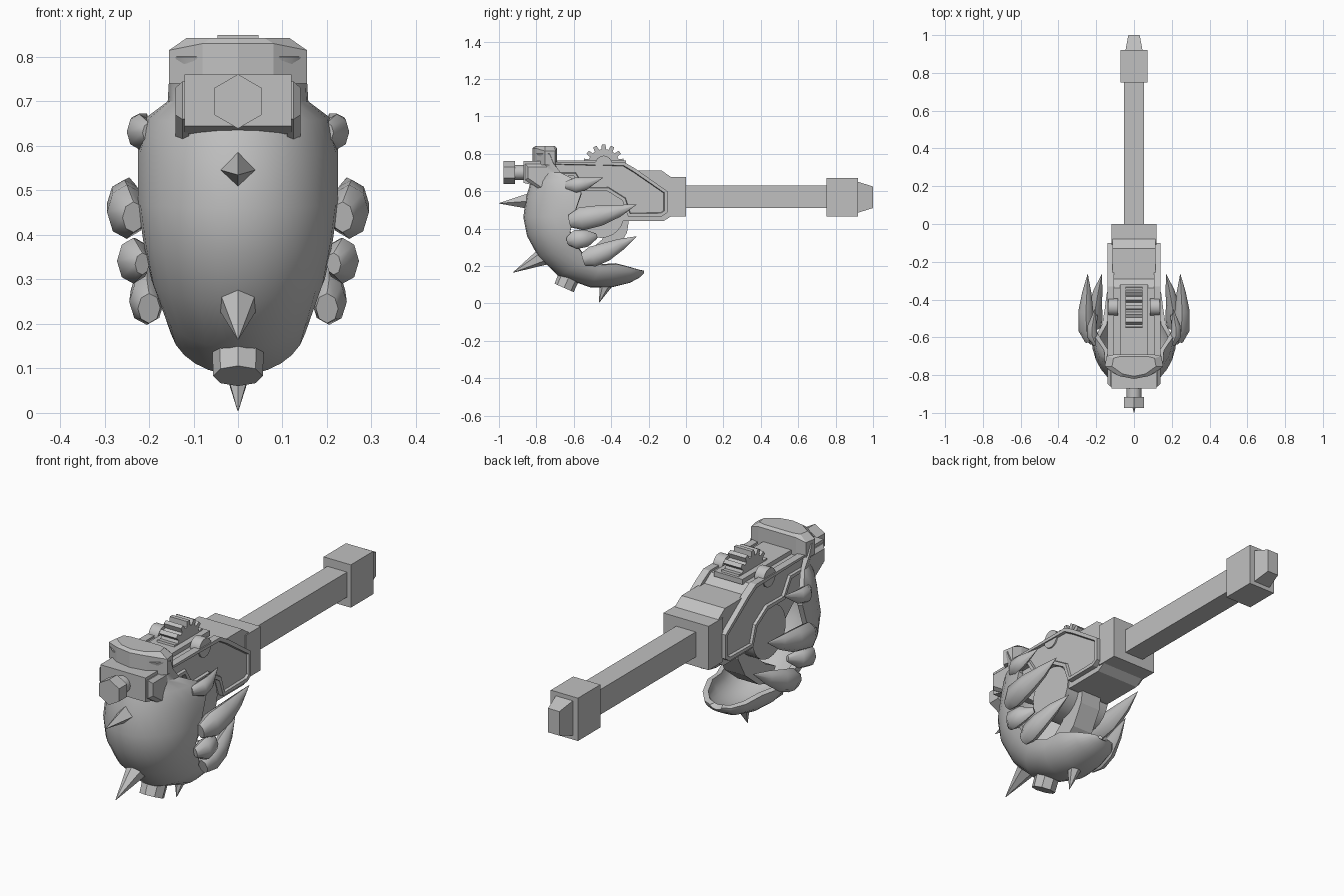
import bpy, bmesh, math
from mathutils import Vector

if "Cube" in bpy.data.objects:
    bpy.data.objects.remove(bpy.data.objects["Cube"])

metal = bpy.data.materials.new("grey metal")
metal.diffuse_color = (0.53, 0.53, 0.53, 1)
metal.use_nodes = True
metal.node_tree.nodes["Principled BSDF"].inputs["Base Color"].default_value = metal.diffuse_color


def finish(name, bm, smooth=None):
    bmesh.ops.recalc_face_normals(bm, faces=bm.faces)
    me = bpy.data.meshes.new(name)
    bm.to_mesh(me)
    bm.free()
    me.materials.append(metal)
    ob = bpy.data.objects.new(name, me)
    bpy.context.collection.objects.link(ob)
    if smooth:
        bpy.ops.object.select_all(action='DESELECT')
        ob.select_set(True)
        bpy.context.view_layer.objects.active = ob
        bpy.ops.object.shade_smooth_by_angle(angle=math.radians(smooth))
    return ob


def loft(name, rings, smooth=None):
    """Skin closed rings of equal length and cap both ends."""
    bm = bmesh.new()
    vs = [[bm.verts.new(p) for p in r] for r in rings]
    n = len(rings[0])
    for a, b in zip(vs, vs[1:]):
        for i in range(n):
            bm.faces.new((a[i], a[(i + 1) % n], b[(i + 1) % n], b[i]))
    bm.faces.new(vs[0])
    bm.faces.new(vs[-1])
    return finish(name, bm, smooth)


def prism(name, yz, x0, x1, smooth=None):
    """Extrude a side outline across x."""
    return loft(name, [[(x, y, z) for y, z in yz] for x in (x0, x1)], smooth)


def box_y(name, sections):
    """Rectangular bar along y, sections of (y, half width, z0, z1)."""
    return loft(name, [[(-w, y, a), (w, y, a), (w, y, b), (-w, y, b)]
                       for y, w, a, b in sections])


def circle(r, y, z, n):
    return [(y + r * math.cos(2 * math.pi * i / n), z + r * math.sin(2 * math.pi * i / n))
            for i in range(n)]


def sweep(name, path, radii, sides, smooth=None, flat=1.0):
    """Round rings along a path, used for spikes, horns and bolts."""
    pts = [Vector(p) for p in path]
    rings = []
    for i, p in enumerate(pts):
        d = (pts[min(i + 1, len(pts) - 1)] - pts[max(i - 1, 0)]).normalized()
        u = Vector((1, 0, 0))
        u = (u - d * u.dot(d)).normalized()
        v = d.cross(u)
        rings.append([p + radii[i] * (flat * u * math.sin(2 * math.pi * k / sides)
                                      + v * math.cos(2 * math.pi * k / sides))
                      for k in range(sides)])
    return loft(name, rings, smooth)


# handle and pommel
box_y("shaft", [(-0.02, .052, .51, .63), (.76, .052, .51, .63)])
box_y("pommel", [(.75, .072, .465, .67), (.92, .072, .465, .67)])
box_y("pommel_tip", [(.92, .045, .485, .65), (1.0, .03, .51, .625)])
box_y("collar", [(-.11, .12, .465, .675), (0, .12, .465, .675)])

# receiver body
prism("receiver", [(-.08, .465), (-.08, .675), (-.13, .71), (-.29, .71), (-.34, .745),
                   (-.84, .745), (-.84, .65), (-.72, .60), (-.58, .48), (-.32, .44),
                   (-.12, .44)], -.115, .115)
box_y("deck", [(-.72, .075, .74, .765), (-.32, .075, .74, .765)])
box_y("nose_block", [(-.87, .12, .645, .76), (-.70, .12, .60, .76)])

# raised side plates with a recessed panel, drum, hinge boss and nose cheeks
for s in (-1, 1):
    side = "left" if s < 0 else "right"
    ob = prism(side + "_side_plate",
               [(-.73, .755), (-.33, .755), (-.27, .72), (-.10, .60), (-.10, .485),
                (-.13, .465), (-.31, .465), (-.34, .55), (-.42, .60), (-.55, .60),
                (-.60, .68), (-.70, .68)], .105 * s, .14 * s)
    bm = bmesh.new()
    bm.from_mesh(ob.data)
    outer = [f for f in bm.faces if f.normal.x * s > .9]
    bmesh.ops.inset_region(bm, faces=outer, thickness=.018, depth=0)
    bmesh.ops.inset_region(bm, faces=outer, thickness=.004, depth=-.012)
    bm.to_mesh(ob.data)
    bm.free()
    prism(side + "_hinge_boss", circle(.045, -.44, .745, 16), .085 * s, .135 * s, 40)
    cheek = [(-.86, .745), (-.86, .66), (-.76, .595), (-.70, .69), (-.70, .745)]
    inset = [(-.845, .73), (-.845, .67), (-.765, .615), (-.72, .69), (-.72, .73)]
    loft(side + "_cheek", [[(x * s, y, z) for y, z in o]
                           for x, o in ((.11, cheek), (.125, cheek), (.141, inset))])
prism("drum", circle(.125, -.455, .475, 24), -.122, .122, 40)

# gear on the deck
gear = []
for i in range(14):
    for k, r in ((-.32, .085), (-.2, .11), (.2, .11), (.32, .085)):
        a = 2 * math.pi * (i + k) / 14 + math.pi / 2
        gear.append((-.44 + r * math.cos(a), .74 + r * math.sin(a)))
prism("gear", gear, -.046, .046)

# hexagonal bolt on the nose
sweep("bolt_neck", [(0, -.86, .70), (0, -.92, .70)], [.04, .04], 12, 40)
sweep("bolt_head", [(0, -.915, .70), (0, -.975, .70)], [.061, .061], 6)

# curved strut from the body down to the jaw
strut_out = [(-.30, .48), (-.315, .38), (-.37, .28), (-.47, .20), (-.56, .17)]
strut_in = [(-.60, .24), (-.52, .28), (-.45, .34), (-.41, .41), (-.40, .48)]
prism("strut", strut_out + strut_in, -.055, .055)

# curved shell: rows of (centre y, z, half width, edge y, z)
rows = [(-.815, .80, .155, -.73, .80), (-.80, .75, .155, -.71, .75),
        (-.81, .70, .158, -.67, .70), (-.83, .65, .205, -.60, .665),
        (-.855, .57, .225, -.56, .59), (-.87, .46, .225, -.60, .47),
        (-.85, .36, .212, -.62, .38), (-.79, .25, .195, -.58, .30),
        (-.68, .145, .168, -.53, .235), (-.51, .085, .155, -.45, .205),
        (-.40, .085, .145, -.37, .21), (-.30, .11, .115, -.29, .19),
        (-.245, .14, .07, -.24, .177), (-.225, .16, .03, -.225, .175)]
bm = bmesh.new()
cols = 14
grid = []
for yc, zc, w, ye, ze in rows:
    row = []
    for c in range(cols + 1):
        t = math.pi * (c / cols - .5)
        k = 1 - math.cos(t)
        row.append(bm.verts.new((w * math.sin(t), yc + (ye - yc) * k, zc + (ze - zc) * k)))
    grid.append(row)
for a, b in zip(grid, grid[1:]):
    for c in range(cols):
        bm.faces.new((a[c], b[c], b[c + 1], a[c + 1]))
me = bpy.data.meshes.new("shell")
bm.to_mesh(me)
bm.free()
me.materials.append(metal)
shell = bpy.data.objects.new("shell", me)
bpy.context.collection.objects.link(shell)
mod = shell.modifiers.new("thickness", 'SOLIDIFY')
mod.thickness = .025
mod.offset = -1
bpy.ops.object.select_all(action='DESELECT')
shell.select_set(True)
bpy.context.view_layer.objects.active = shell
bpy.ops.object.modifier_apply(modifier="thickness")
bpy.ops.object.shade_smooth_by_angle(angle=math.radians(40))

# crest above the nose block
half = [(0, -.82), (.08, -.805), (.155, -.755), (.145, -.70), (.10, -.69)]
outline = half + [(-x, y) for x, y in reversed(half[1:])]
loft("crest", [[(x, y, .74) for x, y in outline],
               [(x, y, .815 if abs(x) > .12 else .83) for x, y in outline],
               [(x * .75, y * .8 - .2 * .75, .842) for x, y in outline]])

# centre spikes and the stub
sweep("front_spike", [(0, -.82, .548), (0, -1.0, .535)], [.047, .001], 4, 20)
sweep("chin_spike", [(0, -.755, .255), (0, -.925, .165)], [.05, .001], 6, 50)
sweep("bottom_spike", [(0, -.43, .095), (0, -.465, .004)], [.032, .001], 6, 50)
sweep("bottom_stub", [(0, -.62, .155), (0, -.652, .083)], [.058, .056], 8, 30)

# side horns and knuckles
horns = {
    "upper_horn": ([(.20, -.64, .63), (.222, -.59, .632), (.222, -.54, .64), (.205, -.445, .672)],
                   [.022, .04, .034, .001]),
    "large_horn": ([(.235, -.62, .44), (.25, -.56, .452), (.255, -.46, .47), (.25, -.36, .495),
                    (.245, -.265, .528)], [.035, .062, .055, .033, .001]),
    "knuckle": ([(.215, -.63, .335), (.235, -.59, .342), (.23, -.53, .348), (.2, -.48, .36)],
                [.025, .052, .045, .015]),
    "lower_horn": ([(.20, -.55, .235), (.205, -.50, .25), (.205, -.43, .275), (.19, -.35, .315),
                    (.17, -.265, .358)], [.035, .055, .05, .032, .001]),
}
for name, (path, radii) in horns.items():
    for s in (-1, 1):
        sweep(("left_" if s < 0 else "right_") + name,
              [(x * s, y, z) for x, y, z in path], radii, 8, 50, .72)
